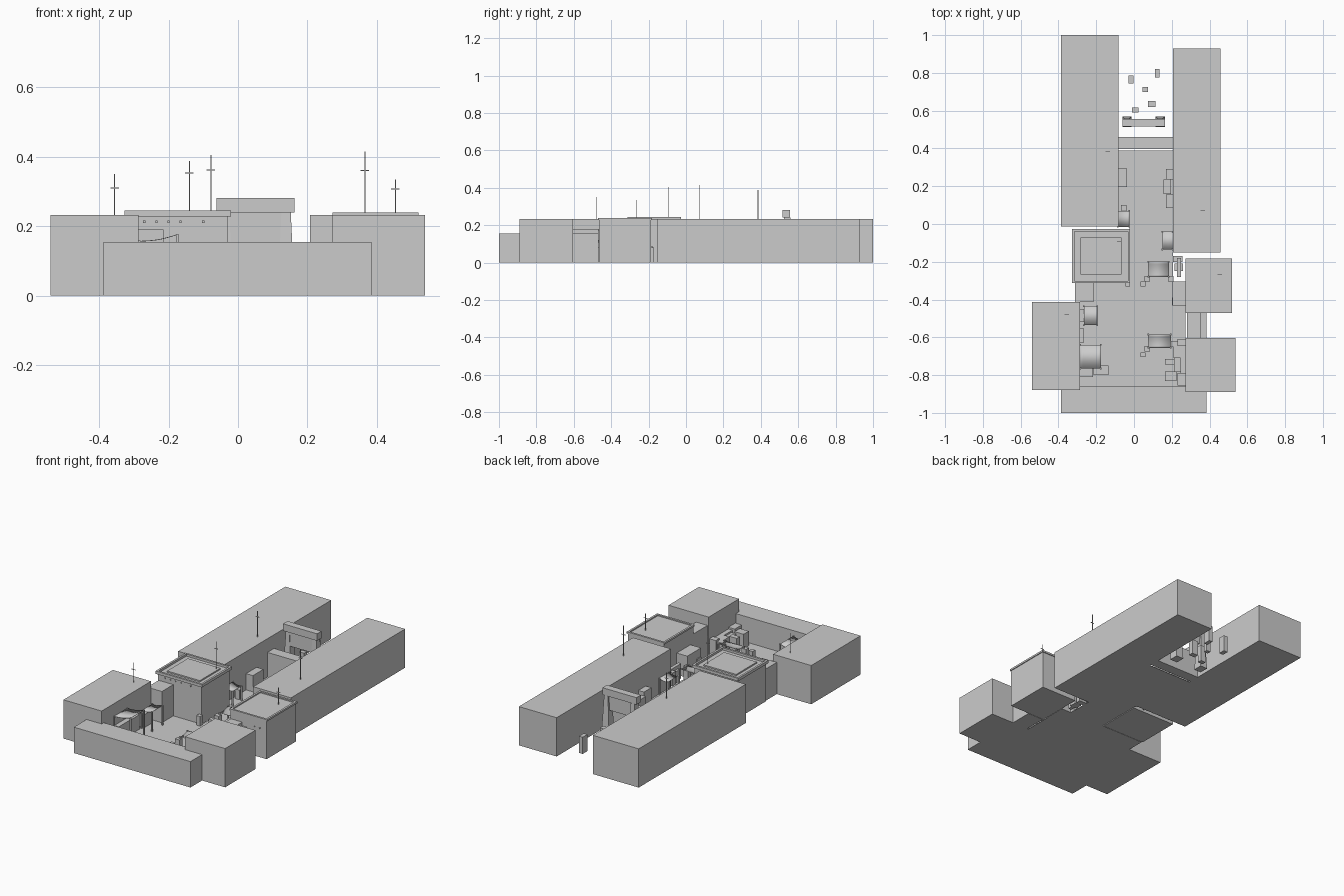
import bpy, bmesh, math


def mesh_object(name, bm):
    bmesh.ops.recalc_face_normals(bm, faces=bm.faces)
    me = bpy.data.meshes.new(name)
    bm.to_mesh(me)
    bm.free()
    ob = bpy.data.objects.new(name, me)
    bpy.context.collection.objects.link(ob)
    return ob


def add_box(bm, x0, x1, y0, y1, z0, z1, flare=0.0):
    """Box from bounds; flare widens the foot."""
    f = flare
    b = [bm.verts.new(p) for p in ((x0-f, y0-f, z0), (x1+f, y0-f, z0), (x1+f, y1+f, z0), (x0-f, y1+f, z0))]
    t = [bm.verts.new(p) for p in ((x0, y0, z1), (x1, y0, z1), (x1, y1, z1), (x0, y1, z1))]
    bm.faces.new(b[::-1])
    bm.faces.new(t)
    for i in range(4):
        j = (i + 1) % 4
        bm.faces.new((b[i], b[j], t[j], t[i]))


def boxes(name, *bounds, flare=0.0):
    bm = bmesh.new()
    for b in bounds:
        add_box(bm, *b, flare=flare)
    return mesh_object(name, bm)


# Main building blocks and walls
H = 0.232
boxes("left_long_building", (-0.387, -0.083, -0.013, 1.0, 0, H))
boxes("right_long_building", (0.207, 0.457, -0.152, 0.928, 0, H))
boxes("left_front_building", (-0.54, -0.287, -0.88, -0.413, 0, H))
boxes("right_front_building", (0.272, 0.538, -0.89, -0.603, 0, H))
boxes("front_wall", (-0.387, 0.385, -1.0, -0.86, 0, 0.155))
boxes("back_wall", (-0.083, 0.207, 0.397, 0.46, 0, 0.15))
boxes("left_link_block", (-0.312, -0.215, -0.413, -0.305, 0, 0.19))
boxes("right_link_block", (0.205, 0.275, -0.435, -0.305, 0, 0.13))
boxes("right_link_wall", (0.28, 0.355, -0.605, -0.467, 0, 0.18), (0.355, 0.385, -0.605, -0.467, 0, 0.158))

# Courtyard floor, left open in the right-hand recess
boxes("courtyard_floor", (-0.287, 0.272, -0.86, -0.305, 0, 0.003),
      (-0.025, 0.207, -0.305, -0.013, 0, 0.003), (-0.083, 0.207, -0.013, 0.388, 0, 0.003))


def tower(name, x0, x1, y0, y1, lip, top, inset, bolts, bolt_z):
    """Square tower with a raised roof frame, roof panel and beam ends."""
    boxes(name + "_body", (x0, x1, y0, y1, 0, H))
    o, t = lip, 0.012
    a, b, c, d = x0 - o, x1 + o, y0 - o, y1 + o
    boxes(name + "_roof_frame", (a, b, c, c + t, H - 0.004, top), (a, b, d - t, d, H - 0.004, top),
          (a, a + t, c + t, d - t, H - 0.004, top), (b - t, b, c + t, d - t, H - 0.004, top))
    boxes(name + "_roof_panel", (x0 + inset, x1 - inset, y0 + inset, y1 - inset, H - 0.01, top - 0.005))
    boxes(name + "_beam_ends", *[(x - .003, x + .003, y0 - .006, y0, bolt_z - .003, bolt_z + .003) for x in bolts])


tower("left_tower", -0.317, -0.03, -0.303, -0.037, 0.01, 0.245, 0.035, (-.27, -.235, -.2, -.165, -.1), 0.213)
tower("right_tower", 0.277, 0.515, -0.465, -0.187, 0.005, 0.239, 0.01, (.3, .335, .435, .47), 0.175)

# Gate behind the courtyard
boxes("gate_beam", (-0.062, 0.163, 0.515, 0.557, 0.24, 0.282))
boxes("gate_pillars", (-0.05, -0.025, 0.524, 0.558, 0, 0.24), (0.125, 0.152, 0.524, 0.558, 0, 0.24), flare=0.011)
boxes("gate_panel", (-0.03, 0.13, 0.524, 0.55, 0.155, 0.24))

# Roof masts: x, y, bottom, top, crossbar height
for i, (x, y, z0, z1, zc) in enumerate(((-.355, -.48, .23, .35, .31), (-.14, .385, .23, .388, .353),
                                        (-.078, -.095, .235, .405, .362), (.365, .07, .23, .415, .36),
                                        (.453, -.265, .23, .335, .307))):
    boxes(f"mast_{i+1}", (x - .0015, x + .0015, y - .0015, y + .0015, z0, z1),
          (x - .012, x + .012, y - .0015, y + .0015, zc - .0015, zc + .0015))


def awning(name, x0, x1, y0, y1, za, zb, axis, sag=0.005, n=8):
    """Sagging cloth between two edges, on four corner posts."""
    bm = bmesh.new()
    rows = []
    for i in range(n + 1):
        t = i / n
        z = za + (zb - za) * t - sag * math.sin(math.pi * t)
        if axis == 'x':
            x = x0 + (x1 - x0) * t
            pts = ((x, y0, z), (x, y1, z))
        else:
            y = y0 + (y1 - y0) * t
            pts = ((x0, y, z), (x1, y, z))
        rows.append([bm.verts.new(p) for p in pts])
    for a, b in zip(rows, rows[1:]):
        bm.faces.new((a[0], a[1], b[1], b[0]))
    ob = mesh_object(name + "_cloth", bm)
    for p in ob.data.polygons:
        p.use_smooth = True
    ob.modifiers.new("thickness", 'SOLIDIFY').thickness = 0.002
    r = 0.004
    posts = []
    for x in (x0, x1):
        for y in (y0, y1):
            z = (za if x == x0 else zb) if axis == 'x' else (za if y == y0 else zb)
            posts.append((x - r, x + r, y - r, y + r, 0, z + .001))
    boxes(name + "_posts", *posts)


# Awnings over the stalls
awning("front_left_awning", -.285, -.175, -.765, -.64, .158, .177, 'x')
awning("mid_left_awning", -.265, -.195, -.535, -.435, .11, .12, 'x')
awning("front_right_awning", .075, .195, -.655, -.585, .09, .1, 'y')
awning("mid_right_awning", .075, .185, -.28, -.2, .09, .1, 'y')
awning("tower_awning", -.085, -.025, -.015, .07, .1, .09, 'x')
awning("side_awning", .15, .205, -.135, -.04, .09, .1, 'x')


def crates(name, items):
    boxes(name, *[(x, x + w, y, y + d, 0, h) for x, y, w, d, h in items])


# Stepped stacks of crates along the walls
crates("front_right_crates", ((.23, -.645, .042, .035, .1), (.21, -.71, .045, .065, .09), (.165, -.745, .05, .03, .09),
                              (.165, -.83, .06, .05, .09), (.23, -.855, .042, .065, .1), (.195, -.65, .035, .03, .09),
                              (.215, -.78, .035, .07, .08), (.245, -.79, .027, .145, .09)))
crates("front_left_crates", ((-.215, -.8, .08, .05, .08), (-.287, -.63, .02, .08, .09), (-.287, -.81, .07, .05, .09),
                             (-.287, -.52, .03, .07, .08), (-.287, -.76, .03, .12, .1)))
crates("stall_steps", ((.055, -.675, .03, .03, .08), (.035, -.705, .025, .025, .06),
                       (.055, -.305, .03, .03, .08), (.035, -.33, .025, .025, .06),
                       (-.045, -.33, .025, .025, .06), (.2, -.43, .02, .04, .08), (.18, -.305, .03, .03, .08)))
crates("recess_crates", ((.215, -.25, .045, .04, .07), (.228, -.28, .02, .1, .09), (.207, -.2, .05, .03, .08)))
crates("back_right_crates", ((.17, .235, .037, .055, .1), (.155, .16, .04, .075, .08), (.17, .085, .037, .07, .1)))
crates("back_left_crates", ((-.083, .195, .045, .1, .1), (-.07, .07, .03, .03, .06)))
crates("outer_crates", ((-.03, .745, .027, .04, .1), (.045, .7, .028, .025, .09), (.11, .775, .024, .045, .1),
                        (.075, .62, .04, .03, .09), (-.01, .59, .035, .027, .1)))
